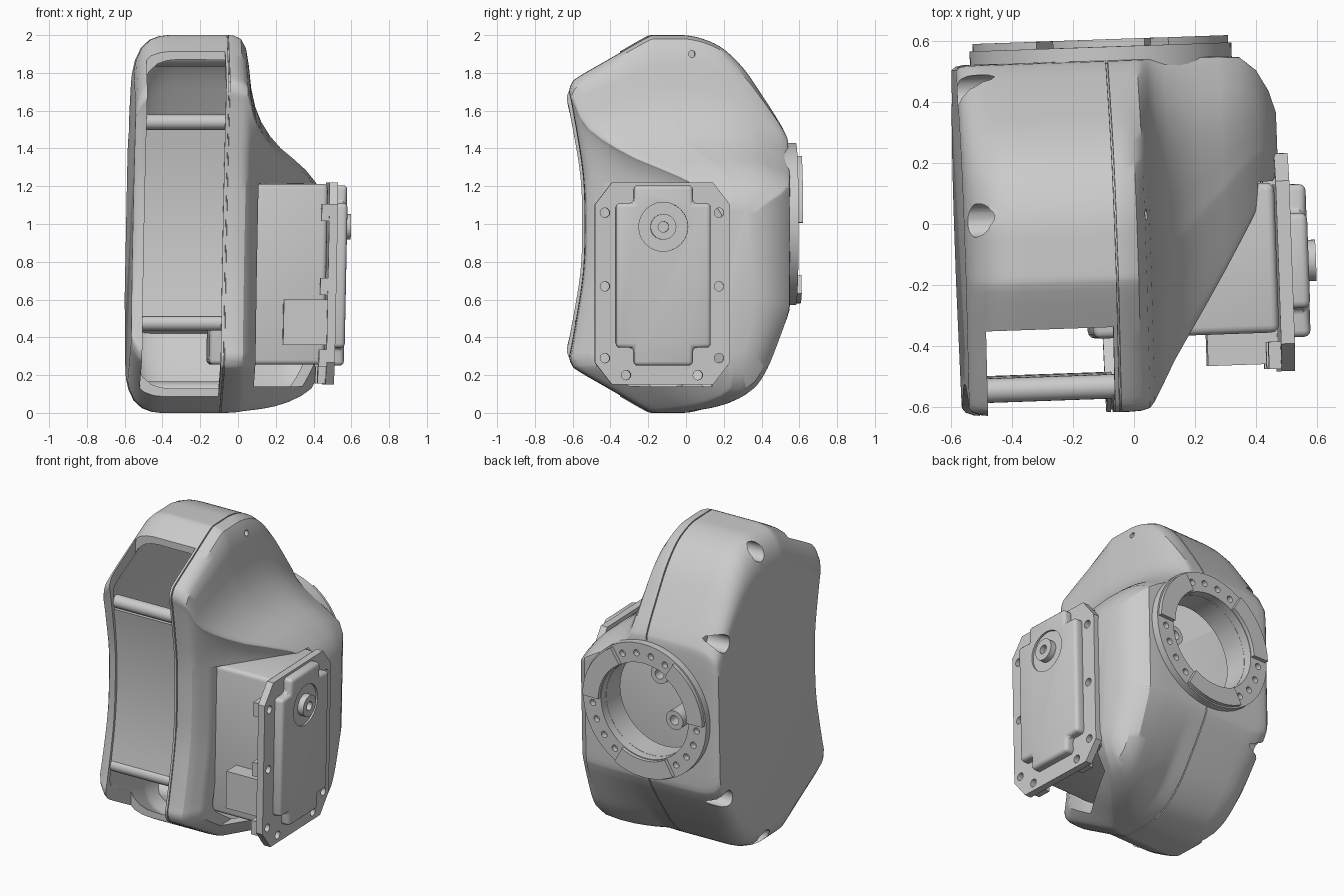
import bpy, bmesh, math
from mathutils import Matrix, Vector

if "Cube" in bpy.data.objects:
    bpy.data.objects.remove(bpy.data.objects["Cube"])

parts = []

def finish(name, bm, keep=True):
    bmesh.ops.recalc_face_normals(bm, faces=bm.faces)
    me = bpy.data.meshes.new(name)
    bm.to_mesh(me)
    bm.free()
    ob = bpy.data.objects.new(name, me)
    bpy.context.collection.objects.link(ob)
    if keep:
        parts.append(ob)
    else:
        ob.hide_render = True
    return ob

def loft(name, rings, keep=True):
    bm = bmesh.new()
    vs = [[bm.verts.new(p) for p in r] for r in rings]
    n = len(vs[0])
    for a, b in zip(vs, vs[1:]):
        for i in range(n):
            j = (i + 1) % n
            bm.faces.new((a[i], a[j], b[j], b[i]))
    bm.faces.new(vs[0])
    bm.faces.new(vs[-1])
    return finish(name, bm, keep)

def prism(name, pts, axis, a, b, keep=True):
    # axis x: points are (y, z); axis y: points are (x, z)
    put = (lambda p, t: (t, p[0], p[1])) if axis == 'x' else (lambda p, t: (p[0], t, p[1]))
    return loft(name, [[put(p, t) for p in pts] for t in (a, b)], keep)

def box(name, x0, x1, y0, y1, z0, z1, keep=True):
    return prism(name, [(y0, z0), (y1, z0), (y1, z1), (y0, z1)], 'x', x0, x1, keep)

def circle(u, v, r, n=40):
    return [(u + r * math.cos(2 * math.pi * i / n), v + r * math.sin(2 * math.pi * i / n)) for i in range(n)]

def apply_mod(ob, mod):
    bpy.context.view_layer.objects.active = ob
    bpy.ops.object.modifier_apply(modifier=mod.name)

def cut(ob, cutter):
    m = ob.modifiers.new("cut", 'BOOLEAN')
    m.operation, m.solver, m.object = 'DIFFERENCE', 'EXACT', cutter
    apply_mod(ob, m)
    bpy.data.objects.remove(cutter)

def drill(ob, spots, r, axis, a, b):
    for u, v in spots:
        cut(ob, prism("drill", circle(u, v, r, 24), axis, a, b, False))

def bevel(ob, w, seg=3):
    m = ob.modifiers.new("bevel", 'BEVEL')
    m.width, m.segments, m.limit_method = w, seg, 'ANGLE'
    apply_mod(ob, m)

# Side outline (y, z): upper half mirrored about z = 1, then smoothed
half = [(-.535, 1.12), (-.545, 1.28), (-.57, 1.45), (-.603, 1.64), (-.615, 1.70), (-.602, 1.745),
        (-.565, 1.78), (-.38, 1.887), (-.21, 1.985), (-.16, 2.0), (-.07, 2.0), (.02, 1.997), (.12, 1.97),
        (.21, 1.92), (.31, 1.82), (.40, 1.69), (.48, 1.565), (.525, 1.485), (.54, 1.42), (.54, 1.15)]
ctrl = half + [(y, 2 - z) for y, z in reversed(half)]

def smooth(pts, sub=3):
    out, n = [], len(pts)
    for i in range(n):
        p0, p1, p2, p3 = (Vector(pts[(i + k) % n]) for k in (-1, 0, 1, 2))
        for s in range(sub):
            t = s / sub
            q = .5 * (2 * p1 + (p2 - p0) * t + (2 * p0 - 5 * p1 + 4 * p2 - p3) * t * t
                      + (3 * p1 - p0 - 3 * p2 + p3) * t ** 3)
            out.append((q.x, q.y))
    return out

outline = smooth(ctrl)

def section(x, y0, y1, z0, z1):
    # shrunken slices keep most of the height of the flat back
    ring = []
    for y, z in outline:
        k = z1 - 1 if z > 1 else 1 - z0
        u = min(abs(z - 1), 1)
        p = max(.4, max(k, .05) ** 1.1) if x > .0 else 1
        ring.append((x, y0 + (y + .615) / 1.155 * (y1 - y0), 1 + math.copysign(k * u ** p, z - 1)))
    return ring

# Housing slices: x, y range, z range
left = [(-.574, -.585, .525, .17, 1.81), (-.562, -.60, .535, .12, 1.87), (-.535, -.61, .54, .065, 1.93),
        (-.49, -.615, .54, .025, 1.975), (-.44, -.615, .54, .006, 1.994), (-.39, -.615, .54, 0, 2)]
seam = [(-.084, -.615, .54, 0, 2), (-.083, -.607, .532, .008, 1.992),
        (-.078, -.607, .532, .008, 1.992), (-.077, -.615, .54, 0, 2)]
right = [(-.05, -.615, .54, 0, 1.998), (-.01, -.613, .54, .002, 1.98), (.018, -.605, .54, .005, 1.93),
         (.035, -.585, .54, .008, 1.84), (.05, -.56, .54, .01, 1.72), (.075, -.515, .54, .013, 1.62),
         (.11, -.45, .54, .017, 1.54), (.16, -.37, .54, .024, 1.465), (.22, -.275, .54, .036, 1.40),
         (.29, -.16, .54, .058, 1.345), (.36, -.04, .535, .09, 1.285), (.415, .06, .49, .13, 1.22),
         (.455, .12, .42, .21, 1.16), (.477, .16, .35, .32, 1.08)]
housing = loft("housing", [section(*s) for s in left + seam + right])

# Hollow inside, leaving screw posts
wall = .035
inner = [section(x + (wall if x < -.3 else -wall if x > -.02 else -.01), a + wall, b - wall, c + wall, d - wall)
         for x, a, b, c, d in left + right]
cavity = loft("cavity", inner, False)
posts = [(.03, 1.92), (.452, 1.5), (.452, .5), (.03, .08)]
drill(cavity, posts, .085, 'x', -.8, .2)
cut(housing, cavity)
drill(housing, posts, .055, 'x', -.8, -.42)
drill(housing, [(.03, 1.9)], .018, 'x', -.05, .2)

# Front window, motor bay and round rear opening
cut(housing, box("window_cutter", -.515, -.098, -1, -.335, -.2, 2.2, False))
cut(housing, box("bay_cutter", .09, 1, -1, .125, .14, 1.215, False))
RX, RZ = -.09, 1.0
cut(housing, prism("rear_cutter", circle(RX, RZ, .31, 64), 'y', .3, .8, False))

# Curved front panel with rolled edges
curve = [(-.512 - .2 * (z - 1) ** 2, z) for z in [.51 + i * .99 / 16 for i in range(17)]]
prism("front_panel", curve + [(y + .03, z) for y, z in reversed(curve)], 'x', -.52, -.093)
for z in (.475, 1.54):
    prism("panel_edge", circle(-.53, z, .04, 24), 'x', -.52, -.093)

# Rear mounting ring with three raised pads
ring = prism("mounting_ring", circle(RX, RZ, .43, 72), 'y', .51, .585)
cut(ring, prism("ring_bore", circle(RX, RZ, .305, 72), 'y', .3, .8, False))
polar = lambda r, d: (RX + r * math.cos(math.radians(d)), RZ + r * math.sin(math.radians(d)))
drill(ring, [polar(.365, c + d) for c in (90, 210, 330) for d in (-24, -8, 8, 24)], .02, 'y', .55, .7)
for c in (30, 150, 270):
    arc = [c - 29 + i * 58 / 16 for i in range(17)]
    prism("ring_pad", [polar(.42, d) for d in arc] + [polar(.31, d) for d in reversed(arc)], 'y', .57, .609)
tube = prism("ring_sleeve", circle(RX, RZ, .325, 64), 'y', .38, .53)
cut(tube, prism("sleeve_bore", circle(RX, RZ, .304, 64), 'y', .2, .8, False))
for x, z in ((-.03, 1.12), (-.13, .85)):
    post = prism("inner_screw_post", circle(x, z, .06, 32), 'y', .1, .33)
    drill(post, [(x, z)], .03, 'y', .25, .5)

# Motor: case, flange, lugs, cover, shaft and plug
case = box("motor_case", -.15, .46, -.372, .12, .255, 1.212)
bevel(case, .025)
y0, y1, z0, z1, c = -.50, .215, .15, 1.22, .09
flange = prism("motor_flange", [(y0 + c, z0), (y1 - c, z0), (y1, z0 + c * 1.3), (y1, z1 - c * 1.3), (y1 - c, z1),
                                (y0 + c, z1), (y0, z1 - c * 1.3), (y0, z0 + c * 1.3)], 'x', .465, .51)
bolts = [(y, z) for y in (-.447, .157) for z in (.29, .67, 1.06)] + [(-.335, .20), (.045, .20)]
drill(flange, bolts, .025, 'x', .3, .7)
for y, z in bolts:
    lug = box("bolt_lug", .425, .47, y - .045, y + .045, z - .045, z + .045)
    drill(lug, [(y, z)], .025, 'x', .3, .7)
a, b, lo, hi, n = -.39, .112, .25, 1.205, .095
cover = prism("motor_cover", [(a + n, lo), (b - n, lo), (b - n, lo + n), (b, lo + n), (b, hi - n), (b - n, hi - n),
                              (b - n, hi), (a + n, hi), (a + n, hi - n), (a, hi - n), (a, lo + n), (a + n, lo + n)],
              'x', .48, .565)
bevel(cover, .022)
SY, SZ = -.14, .985
drill(cover, [(SY, SZ)], .13, 'x', .553, .7)
shaft = prism("output_shaft", circle(SY, SZ, .068), 'x', .54, .592)
drill(shaft, [(SY, SZ)], .028, 'x', .56, .7)
box("cable_plug", .235, .47, -.475, -.36, .36, .60)

# Slight lean of the whole assembly, then shading
lean = Matrix(((1, -.035, .02, -.02), (.035, 1, 0, 0), (0, 0, 1, 0), (0, 0, 0, 1)))
for ob in parts:
    ob.data.transform(lean)
    bpy.ops.object.select_all(action='DESELECT')
    ob.select_set(True)
    bpy.context.view_layer.objects.active = ob
    bpy.ops.object.shade_smooth_by_angle(angle=math.radians(32))
